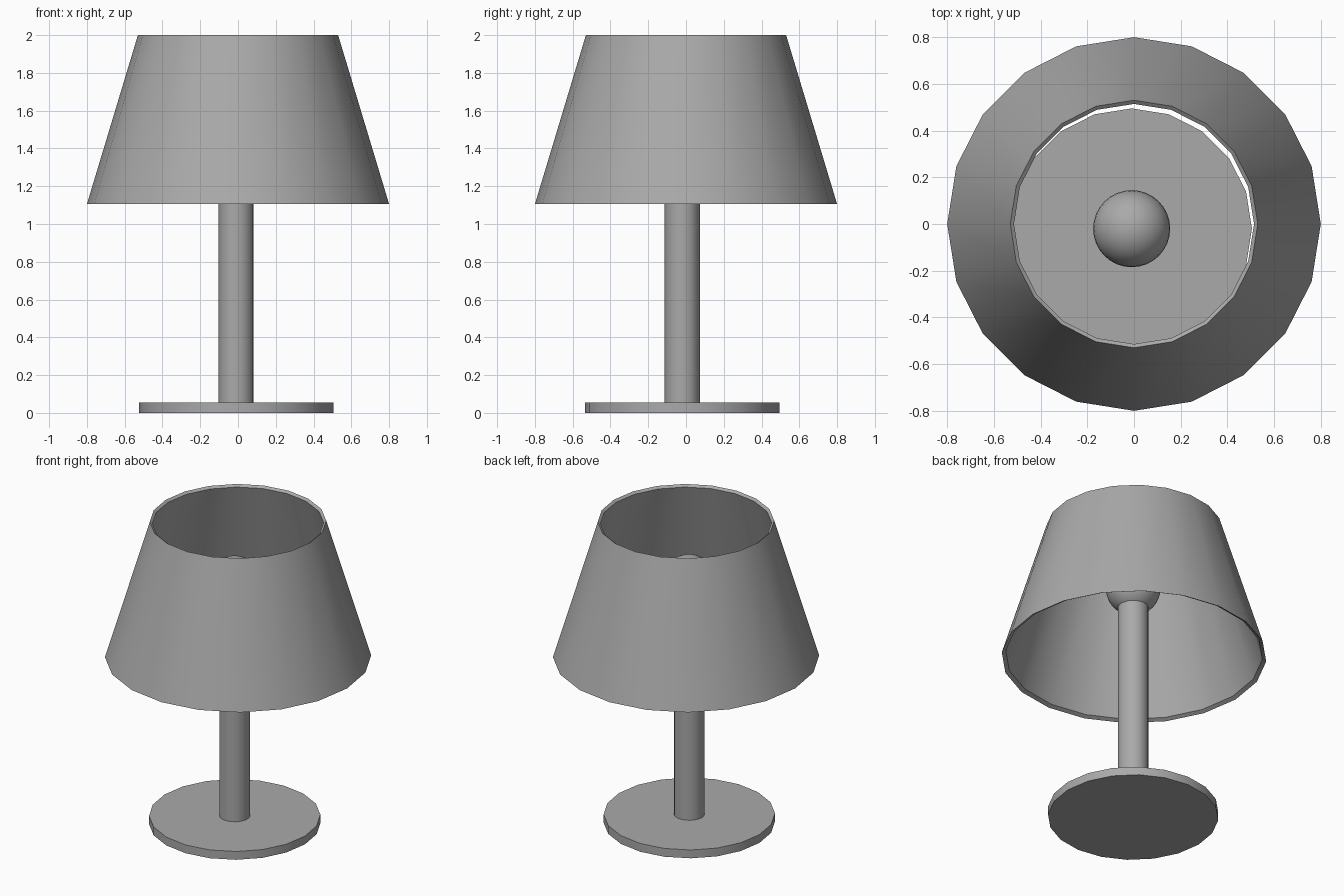
import bpy
import bmesh
import math

cube = bpy.data.objects.get("Cube")
if cube:
    bpy.data.objects.remove(cube, do_unlink=True)

SIDES = 20
AXIS_X, AXIS_Y = -0.01, -0.02

# Single plain grey finish
grey = bpy.data.materials.new("plain_grey")
grey.use_nodes = True
colour = (0.4, 0.4, 0.4, 1)
grey.diffuse_color = colour
grey.node_tree.nodes["Principled BSDF"].inputs["Base Color"].default_value = colour


def finish(obj, name):
    """Name the part, give it its finish and smooth its round faces."""
    obj.name = name
    obj.data.name = name
    obj.data.materials.append(grey)
    bpy.ops.object.select_all(action="DESELECT")
    obj.select_set(True)
    bpy.context.view_layer.objects.active = obj
    bpy.ops.object.shade_smooth_by_angle(angle=math.radians(35))
    return obj


def cylinder(name, radius, bottom, top):
    bpy.ops.mesh.primitive_cylinder_add(
        vertices=SIDES, radius=radius, depth=top - bottom,
        location=(AXIS_X, AXIS_Y, (bottom + top) / 2))
    return finish(bpy.context.object, name)


def lathe_loop(name, profile):
    """Spin a closed (radius, height) profile into a ring-shaped solid."""
    bm = bmesh.new()
    rings = []
    for radius, z in profile:
        ring = []
        for i in range(SIDES):
            a = math.tau * i / SIDES
            ring.append(bm.verts.new((radius * math.cos(a), radius * math.sin(a), z)))
        rings.append(ring)
    for k, ring in enumerate(rings):
        following = rings[(k + 1) % len(rings)]
        for i in range(SIDES):
            j = (i + 1) % SIDES
            bm.faces.new((ring[i], ring[j], following[j], following[i]))
    bmesh.ops.recalc_face_normals(bm, faces=bm.faces)
    mesh = bpy.data.meshes.new(name)
    bm.to_mesh(mesh)
    bm.free()
    obj = bpy.data.objects.new(name, mesh)
    bpy.context.collection.objects.link(obj)
    return finish(obj, name)


# Round foot and stem
cylinder("base", 0.515, 0, 0.055)
cylinder("stem", 0.093, 0.05, 1.5)

# Bulb resting on the stem
bpy.ops.mesh.primitive_uv_sphere_add(
    segments=32, ring_count=16, radius=0.165, location=(AXIS_X, AXIS_Y, 1.595))
finish(bpy.context.object, "bulb")

# Open tapered shade: the inner wall is the outer wall shrunk about its middle
low, high, shrink = 1.105, 2.0, 0.97
middle = (low + high) / 2
outer = [(0.8, low), (0.53, high)]
inner = [(r * shrink, middle + (z - middle) * shrink) for r, z in reversed(outer)]
lathe_loop("lampshade", outer + inner)
